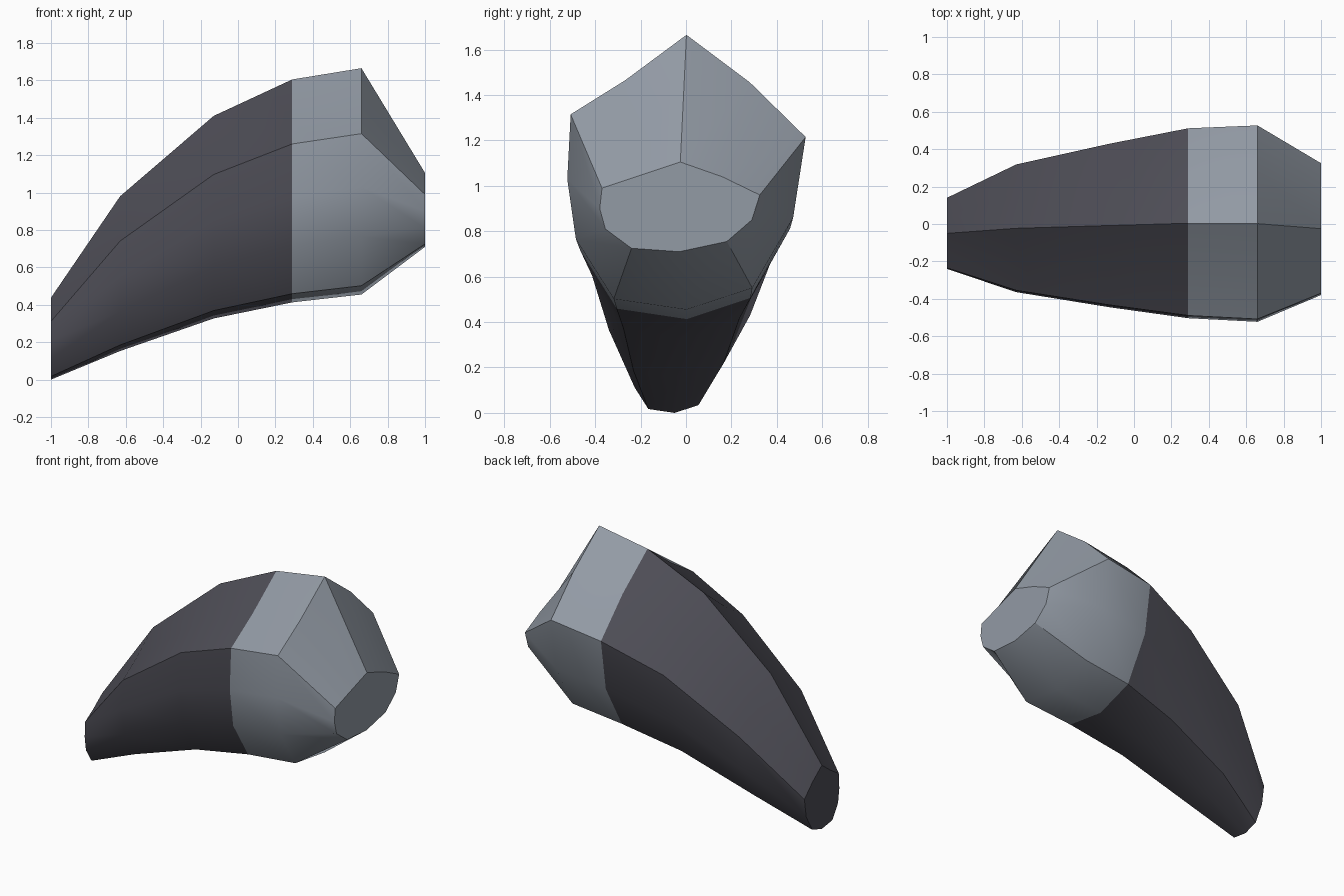
import bpy, bmesh, math

if "Cube" in bpy.data.objects:
    bpy.data.objects.remove(bpy.data.objects["Cube"])

def material(name, rgb):
    m = bpy.data.materials.new(name)
    m.diffuse_color = (*rgb, 1)
    m.use_nodes = True
    m.node_tree.nodes["Principled BSDF"].inputs["Base Color"].default_value = m.diffuse_color
    return m

dark = material("dark horn", (0.075, 0.074, 0.092))
light = material("pale slate band", (0.29, 0.325, 0.375))

# Horn cross-section (y, height above its lowest point), from the ridge round the front
section = [(0, 1.21), (-0.27, 1.01), (-0.51, 0.86), (-0.525, 0.575), (-0.487, 0.31),
           (-0.32, 0.047), (0, 0), (0.29, 0.095), (0.47, 0.405), (0.525, 0.76), (0.28, 1.0)]
# Blunt root outline (y, z)
root = [(-0.025, 1.105), (-0.2, 1.047), (-0.37, 0.99), (-0.38, 0.90), (-0.355, 0.81),
        (-0.24, 0.725), (-0.03, 0.71), (0.18, 0.755), (0.29, 0.85), (0.325, 0.96), (0.16, 1.04)]
# Stations along the curve: x, y offset, bottom z, width scale, height scale
stations = [(-1, -0.05, 0, 0.362, 0.362), (-0.63, -0.023, 0.153, 0.65, 0.684),
            (-0.13, -0.008, 0.327, 0.833, 0.895), (0.29, 0.004, 0.413, 0.967, 0.985),
            (0.66, 0.002, 0.455, 1, 1)]

# Loft the rings together
bm = bmesh.new()
rings = [[bm.verts.new((x, dy + w * y, z0 + h * z)) for y, z in section]
         for x, dy, z0, w, h in stations]
rings.append([bm.verts.new((1, y, z)) for y, z in root])
n = len(section)
for k in range(len(rings) - 1):
    a, b = rings[k], rings[k + 1]
    for i in range(n):
        j = (i + 1) % n
        f = bm.faces.new((a[i], a[j], b[j], b[i]))
        f.material_index = 1 if k >= 3 else 0
# Blunt tip and root caps
bm.faces.new(rings[0])
bm.faces.new(rings[-1]).material_index = 1
bmesh.ops.recalc_face_normals(bm, faces=bm.faces)

mesh = bpy.data.meshes.new("horn")
bm.to_mesh(mesh)
bm.free()
mesh.materials.append(dark)
mesh.materials.append(light)
horn = bpy.data.objects.new("horn", mesh)
bpy.context.collection.objects.link(horn)
bpy.context.view_layer.objects.active = horn
horn.select_set(True)
bpy.ops.object.shade_smooth_by_angle(angle=math.radians(30))
